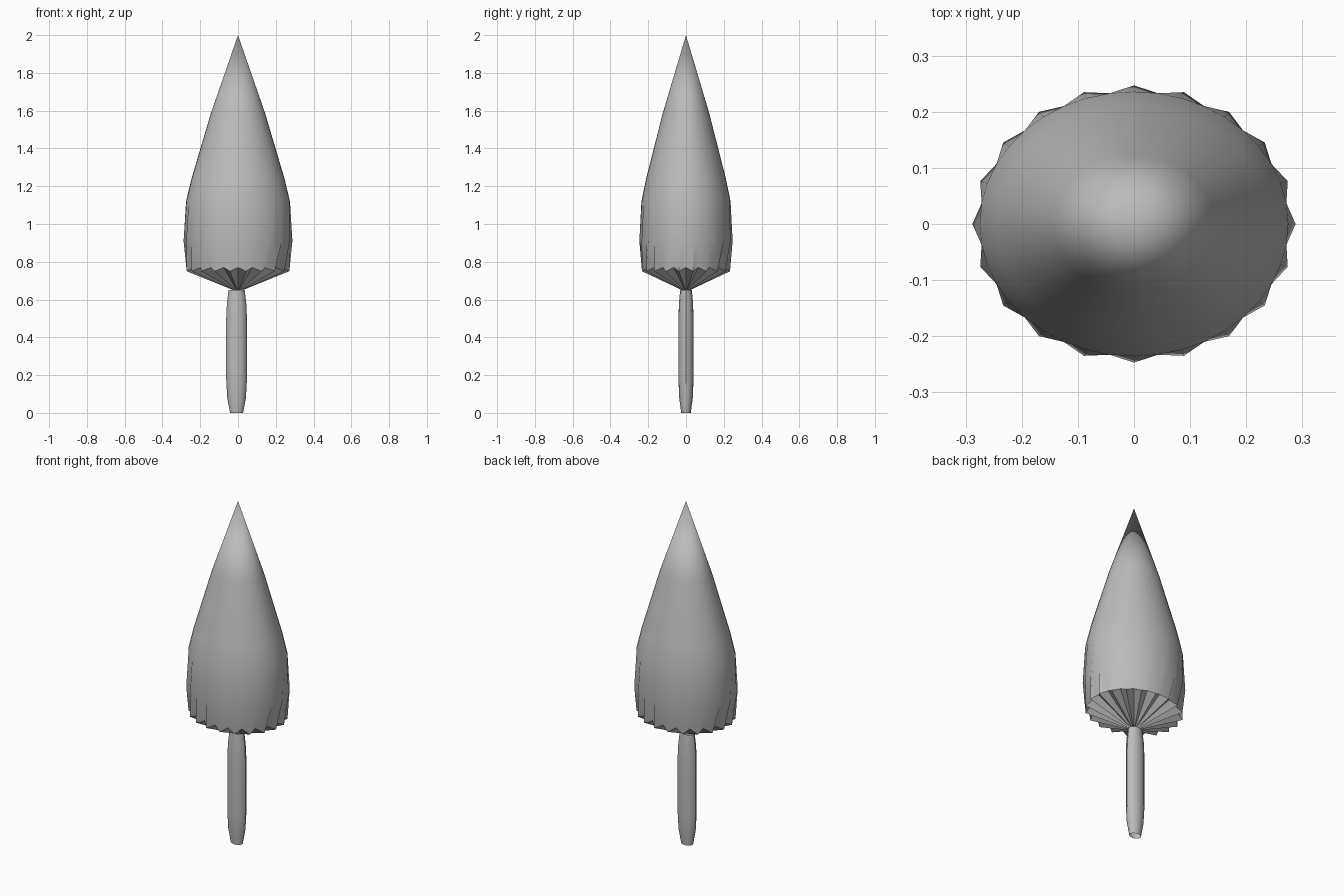
import bpy, bmesh
from math import cos, sin, pi, radians

cube = bpy.data.objects.get("Cube")
if cube:
    bpy.data.objects.remove(cube)

grey = bpy.data.materials.new("plain grey")
grey.use_nodes = True
colour = (0.5, 0.5, 0.5, 1)
grey.diffuse_color = colour
grey.node_tree.nodes["Principled BSDF"].inputs["Base Color"].default_value = colour


def loft(name, rings, rx, ry, cx=0, apexes=(None, None), crease=40):
    """Skin a stack of rings; each ring lists (radius factor, height) per side."""
    bm = bmesh.new()
    n = len(rings[0])
    loops = []
    for ring in rings:
        loops.append([bm.verts.new((cx + rx * r * cos(2 * pi * i / n),
                                    ry * r * sin(2 * pi * i / n), z))
                      for i, (r, z) in enumerate(ring)])
    for a, b in zip(loops, loops[1:]):
        for i in range(n):
            j = (i + 1) % n
            bm.faces.new((a[i], a[j], b[j], b[i]))
    for loop, z in zip((loops[0], loops[-1]), apexes):
        if z is not None:
            tip = bm.verts.new((0, 0, z))
            for i in range(n):
                bm.faces.new((loop[i], loop[(i + 1) % n], tip))
    bmesh.ops.recalc_face_normals(bm, faces=bm.faces)
    mesh = bpy.data.meshes.new(name)
    bm.to_mesh(mesh)
    bm.free()
    mesh.materials.append(grey)
    obj = bpy.data.objects.new(name, mesh)
    bpy.context.collection.objects.link(obj)
    bpy.ops.object.select_all(action='DESELECT')
    obj.select_set(True)
    bpy.context.view_layer.objects.active = obj
    bpy.ops.object.shade_smooth_by_angle(angle=radians(crease))
    return obj


def scallop(even, odd, folds=20):
    return [even, odd] * folds


# Pointed crown: round above, pleated below, with a toothed rim
crown_rings = [
    scallop((0.85, 0.77), (0.955, 0.75)),
    scallop((1.0, 0.91), (0.955, 0.91)),
    scallop((0.955, 1.12), (0.955, 1.12)),
    scallop((0.855, 1.24), (0.855, 1.24)),
    scallop((0.5, 1.585), (0.5, 1.585)),
]
loft("crown", crown_rings, 0.288, 0.247, apexes=(0.64, 2.0))

# Slim oval trunk, tapered at both ends and open below
trunk_profile = [(0.63, 0), (0.9, 0.08), (1.0, 0.18), (1.0, 0.5),
                 (0.93, 0.58), (0.78, 0.65)]
loft("trunk", [[p] * 12 for p in trunk_profile], 0.055, 0.04, cx=-0.0075)
